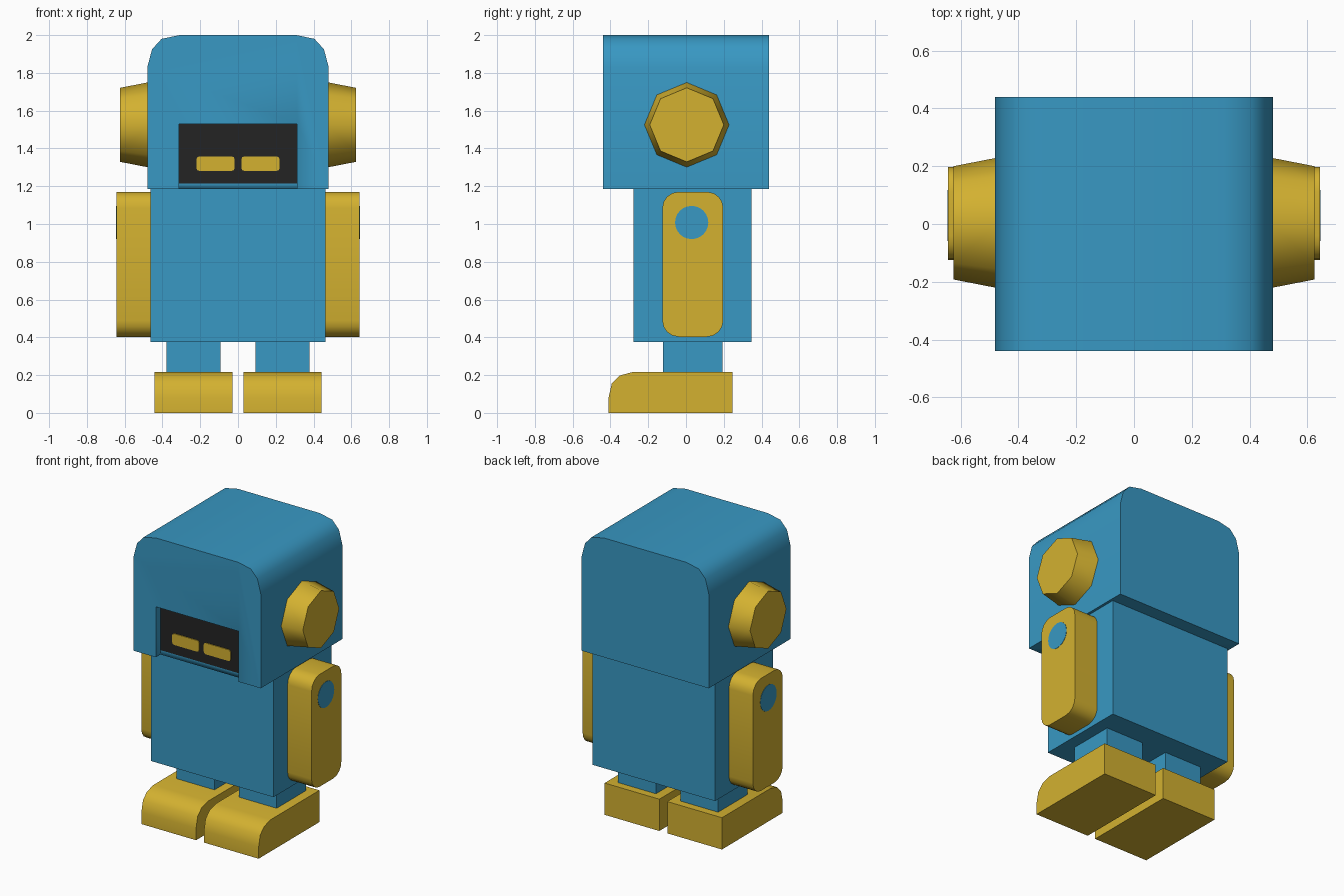
import bpy, bmesh, math
from mathutils import Vector

if "Cube" in bpy.data.objects:
    bpy.data.objects.remove(bpy.data.objects["Cube"])


def material(name, rgb):
    m = bpy.data.materials.new(name)
    lin = [((c / 255 + 0.055) / 1.055) ** 2.4 for c in rgb]
    m.diffuse_color = (*lin, 1)
    m.use_nodes = True
    m.node_tree.nodes["Principled BSDF"].inputs["Base Color"].default_value = m.diffuse_color
    return m


BLUE = material("blue paint", (56, 152, 195))
GOLD = material("yellow paint", (211, 177, 48))
BLACK = material("black visor", (36, 36, 36))


def finish(name, bm, mat):
    bmesh.ops.recalc_face_normals(bm, faces=bm.faces)
    me = bpy.data.meshes.new(name)
    bm.to_mesh(me)
    bm.free()
    me.materials.append(mat)
    ob = bpy.data.objects.new(name, me)
    bpy.context.collection.objects.link(ob)
    bpy.ops.object.select_all(action='DESELECT')
    ob.select_set(True)
    bpy.context.view_layer.objects.active = ob
    bpy.ops.object.shade_smooth_by_angle(angle=math.radians(50))
    return ob


def prism(name, profile, axis, a, b, mat):
    """Extrude a profile along x (profile in y,z) or along y (profile in x,z)."""
    bm = bmesh.new()
    place = (lambda u, v: (a, u, v)) if axis == 'x' else (lambda u, v: (u, a, v))
    face = bm.faces.new([bm.verts.new(place(u, v)) for u, v in profile])
    move = Vector((b - a, 0, 0) if axis == 'x' else (0, b - a, 0))
    res = bmesh.ops.extrude_face_region(bm, geom=[face], use_keep_orig=True)
    bmesh.ops.translate(bm, vec=move, verts=[g for g in res['geom'] if isinstance(g, bmesh.types.BMVert)])
    return finish(name, bm, mat)


def box(name, x, y, z, mat):
    x = sorted(x)
    return prism(name, [(x[0], z[0]), (x[1], z[0]), (x[1], z[1]), (x[0], z[1])], 'y', *y, mat)


def rounded_rect(u0, u1, v0, v1, r, seg=4):
    pts = []
    for i, (cu, cv) in enumerate([(u1 - r, v1 - r), (u0 + r, v1 - r), (u0 + r, v0 + r), (u1 - r, v0 + r)]):
        for k in range(seg + 1):
            t = math.pi / 2 * (i + k / seg)
            pts.append((cu + r * math.cos(t), cv + r * math.sin(t)))
    return pts


def circle(cu, cv, r, n):
    return [(cu + r * math.cos(2 * math.pi * i / n), cv + r * math.sin(2 * math.pi * i / n)) for i in range(n)]


# Head: arched block with a shallow notch cut in the front for the visor
half = [(0.48, 1.185), (0.48, 1.83), (0.455, 1.925), (0.405, 1.98), (0.31, 2.0)]
head = prism("head", half + [(-x, z) for x, z in reversed(half)], 'y', -0.44, 0.44, BLUE)
cutter = box("visor_cutter", (-0.313, 0.313), (-0.6, -0.39), (1.0, 1.53), BLUE)
cutter.hide_render = True
bpy.context.view_layer.objects.active = head
mod = head.modifiers.new("visor_notch", 'BOOLEAN')
mod.operation = 'DIFFERENCE'
mod.solver = 'EXACT'
mod.object = cutter
bpy.ops.object.modifier_apply(modifier=mod.name)
bpy.data.objects.remove(cutter)

# Visor: the recessed face above the lower rim is black
head.data.materials.clear()
for m in (BLUE, BLACK):
    head.data.materials.append(m)
bm = bmesh.new()
bm.from_mesh(head.data)
panel = [f for f in bm.faces if abs(f.calc_center_median().y + 0.39) < 0.005 and f.normal.y < -0.9]
geom = panel + list({e for f in panel for e in f.edges}) + list({v for f in panel for v in f.verts})
bmesh.ops.bisect_plane(bm, geom=geom, plane_co=(0, 0, 1.215), plane_no=(0, 0, 1))
for f in bm.faces:
    c = f.calc_center_median()
    f.material_index = int(abs(c.y + 0.39) < 0.005 and f.normal.y < -0.9 and c.z > 1.215)
bm.to_mesh(head.data)
bm.free()

# Body
box("body", (-0.4625, 0.4625), (-0.278, 0.347), (0.375, 1.19), BLUE)

toe = [(0.245, 0), (0.245, 0.217), (-0.28, 0.217), (-0.35, 0.198), (-0.393, 0.155), (-0.41, 0.08), (-0.41, 0)]
for side, s in (("left", -1), ("right", 1)):
    # Eye plate on the visor
    prism(side + "_eye", [(s * 0.119 + u, v) for u, v in rounded_rect(-0.101, 0.101, 1.281, 1.358, 0.015, 2)],
          'y', -0.396, -0.388, GOLD)
    # Ear: tapered octagon
    bm = bmesh.new()
    rings = [[bm.verts.new((s * x, y, z)) for y, z in circle(0.004, 1.525, r, 8)]
             for x, r in ((0.47, 0.226), (0.624, 0.196))]
    for ring in rings:
        bm.faces.new(ring)
    for i in range(8):
        j = (i + 1) % 8
        bm.faces.new((rings[0][i], rings[0][j], rings[1][j], rings[1][i]))
    finish(side + "_ear", bm, GOLD)
    # Arm with a round shoulder spot
    prism(side + "_arm", rounded_rect(-0.125, 0.197, 0.403, 1.17, 0.085), 'x', s * 0.4625, s * 0.643, GOLD)
    prism(side + "_shoulder_spot", circle(0.03, 1.008, 0.088, 24), 'x', s * 0.64, s * 0.645, BLUE)
    # Leg and foot
    box(side + "_leg", (s * 0.0925, s * 0.3775), (-0.122, 0.192), (0.21, 0.38), BLUE)
    prism(side + "_foot", toe, 'x', s * 0.03, s * 0.443, GOLD)
